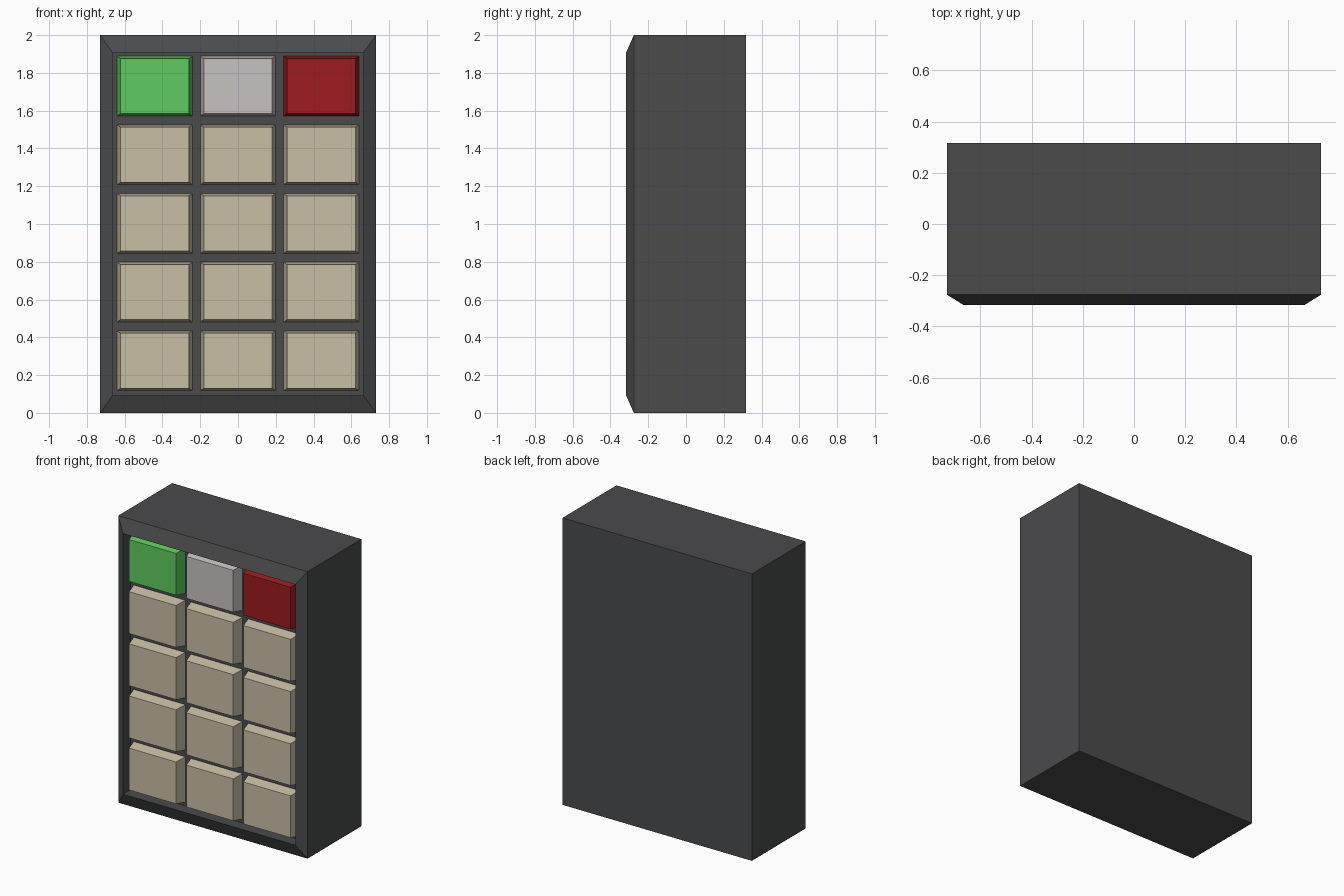
import bpy, bmesh

if "Cube" in bpy.data.objects:
    bpy.data.objects.remove(bpy.data.objects["Cube"])


def material(name, rgb):
    m = bpy.data.materials.new(name)
    m.diffuse_color = (*rgb, 1)
    m.use_nodes = True
    m.node_tree.nodes["Principled BSDF"].inputs["Base Color"].default_value = m.diffuse_color
    return m


def lofted(name, sections, mat):
    """Stack of rectangles (half_x, half_z, y) about a local centre, capped at both ends."""
    bm = bmesh.new()
    rings = [[bm.verts.new((sx * hx, y, sz * hz))
              for sx, sz in ((-1, -1), (1, -1), (1, 1), (-1, 1))]
             for hx, hz, y in sections]
    for a, b in zip(rings, rings[1:]):
        for i in range(4):
            j = (i + 1) % 4
            bm.faces.new((a[i], a[j], b[j], b[i]))
    bm.faces.new(rings[0])
    bm.faces.new(rings[-1])
    bmesh.ops.recalc_face_normals(bm, faces=bm.faces)
    mesh = bpy.data.meshes.new(name)
    bm.to_mesh(mesh)
    bm.free()
    mesh.materials.append(mat)
    ob = bpy.data.objects.new(name, mesh)
    bpy.context.collection.objects.link(ob)
    return ob


dark = material("dark_casing", (0.069, 0.070, 0.073))
beige = material("beige_key", (0.584, 0.521, 0.376))
top_mats = [material("green_key", (0.112, 0.597, 0.112)),
            material("grey_key", (0.578, 0.540, 0.540)),
            material("red_key", (0.342, 0.011, 0.014))]

# Casing: box, chamfered front rim, then a recessed panel
FLOOR = -0.235
casing = lofted("casing", [(0.73, 1.0, 0.317), (0.73, 1.0, -0.276),
                           (0.664, 0.908, -0.317), (0.664, 0.908, FLOOR)], dark)
casing.location.z = 1.0

# Keys: 3 x 5 grid of tapered blocks, coloured along the top row
for row in range(5):
    for col in range(3):
        mat = top_mats[col] if row == 4 else beige
        key = lofted(f"key_{row}_{col}", [(0.2, 0.159, FLOOR + 0.005),
                                          (0.181, 0.146, -0.311)], mat)
        key.location = ((col - 1) * 0.441, 0, 1.003 + (row - 2) * 0.3635)
